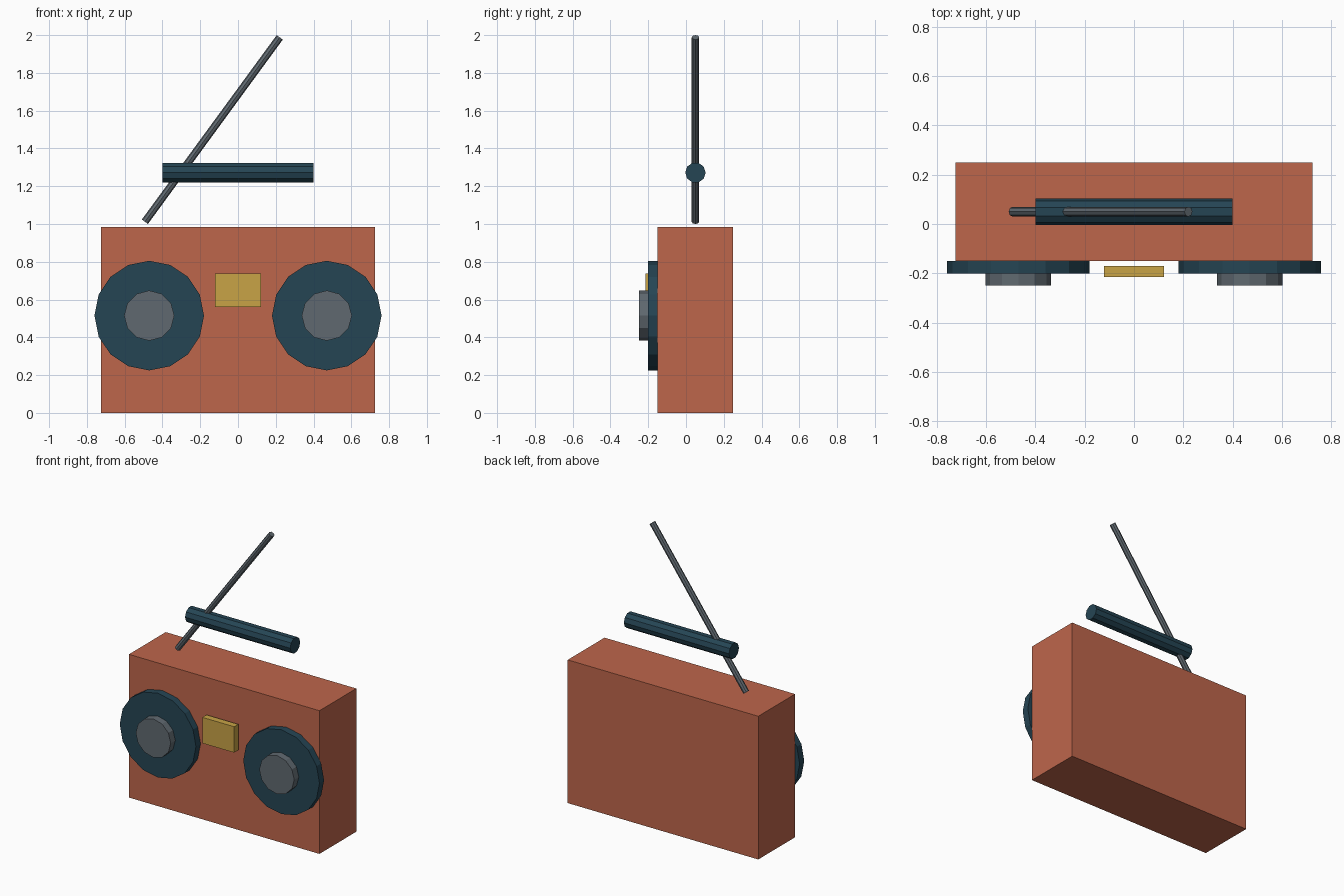
import bpy
import math
from mathutils import Vector

default = bpy.data.objects.get("Cube")
if default:
    bpy.data.objects.remove(default, do_unlink=True)


def linear(c):
    c /= 255
    return c / 12.92 if c <= 0.04045 else ((c + 0.055) / 1.055) ** 2.4


def material(name, r, g, b):
    colour = (linear(r), linear(g), linear(b), 1)
    mat = bpy.data.materials.new(name)
    mat.use_nodes = True
    mat.diffuse_color = colour
    mat.node_tree.nodes["Principled BSDF"].inputs["Base Color"].default_value = colour
    return mat


terracotta = material("terracotta", 190, 102, 75)
teal = material("dark_teal", 37, 69, 84)
grey = material("slate_grey", 96, 105, 112)
gold = material("gold", 200, 163, 70)


def box(name, low, high, mat):
    low, high = Vector(low), Vector(high)
    bpy.ops.mesh.primitive_cube_add(size=1, location=(low + high) / 2)
    obj = bpy.context.object
    obj.name = name
    for v in obj.data.vertices:
        v.co = v.co * (high - low)
    obj.data.materials.append(mat)


def rod(name, start, end, radius, sides, mat, rotation):
    start, end = Vector(start), Vector(end)
    bpy.ops.mesh.primitive_cylinder_add(
        vertices=sides, radius=radius, depth=(end - start).length,
        location=(start + end) / 2, rotation=rotation)
    obj = bpy.context.object
    obj.name = name
    obj.data.materials.append(mat)


# Case and the small display standing just off its front
box("case", (-0.725, -0.15, 0), (0.725, 0.25, 0.985), terracotta)
box("display", (-0.121, -0.215, 0.56), (0.121, -0.17, 0.738), gold)

# Speakers: a wide ring with a raised centre, one per side
facing_front = (math.pi / 2, 0, 0)
for side, x in (("right", -0.47), ("left", 0.47)):
    rod(f"{side}_speaker", (x, -0.2, 0.515), (x, -0.15, 0.515), 0.29, 16, teal, facing_front)
    rod(f"{side}_speaker_centre", (x, -0.25, 0.515), (x, -0.15, 0.515), 0.133, 12, grey, facing_front)

# Carrying handle
rod("handle", (-0.4, 0.05, 1.272), (0.4, 0.05, 1.272), 0.054, 10, teal, (0, math.pi / 2, 0))

# Slanted aerial
foot, tip = Vector((-0.493, 0.05, 1.012)), Vector((0.221, 0.05, 1.988))
lean = math.atan2(tip.x - foot.x, tip.z - foot.z)
rod("aerial", foot, tip, 0.02, 8, grey, (0, lean, 0))
